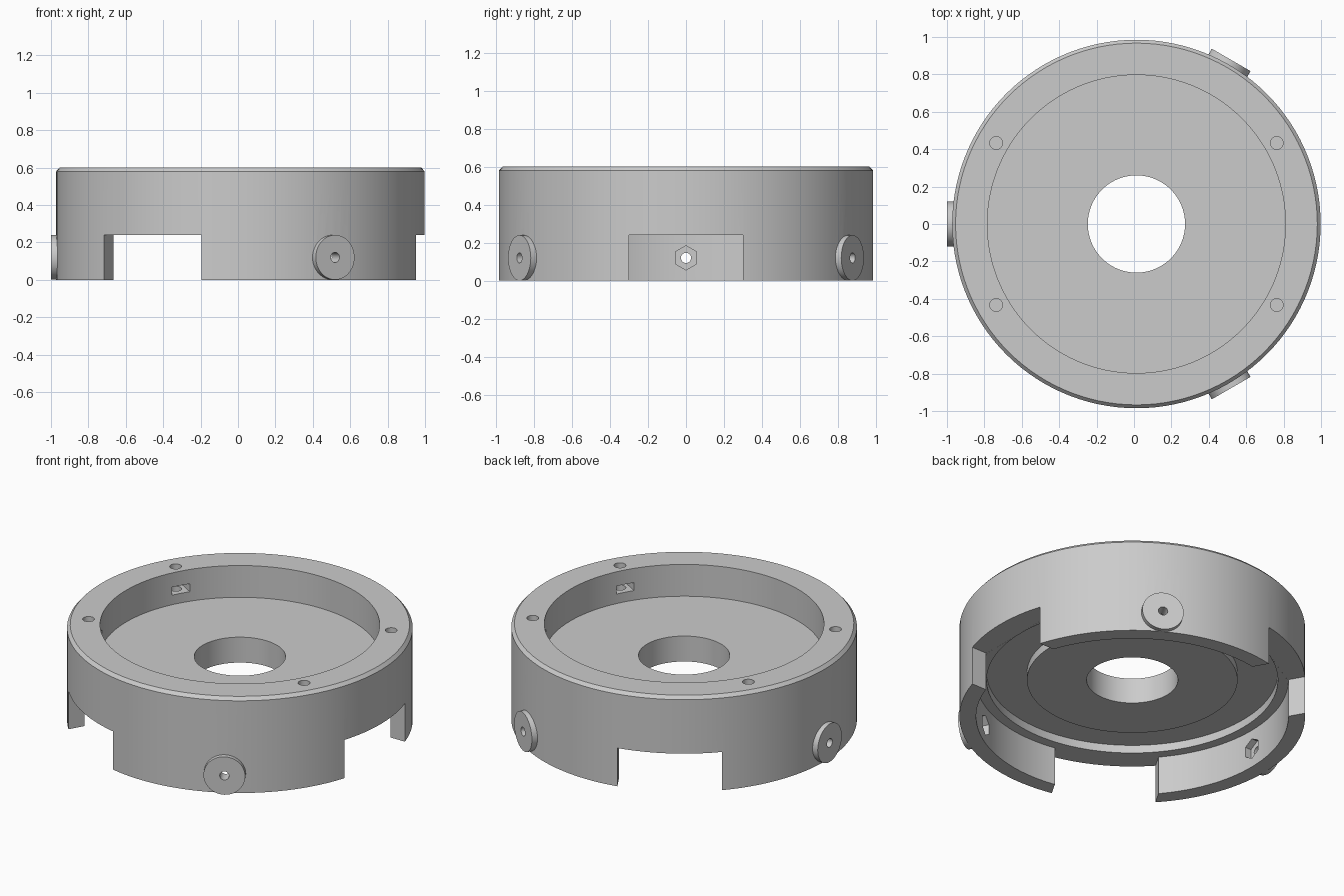
import bpy, bmesh
from math import radians, pi, hypot, atan2
from mathutils import Matrix, Vector

cube = bpy.data.objects.get("Cube")
if cube:
    bpy.data.objects.remove(cube, do_unlink=True)

CENTRE = Vector((0.013, 0, 0))
LEG_ANGLES = [radians(a) for a in (60, 180, 300)]
GAP_ANGLES = [radians(a) for a in (0, 120, 240)]

grey = bpy.data.materials.new("plain grey")
grey.use_nodes = True
colour = (0.6, 0.6, 0.6, 1)
grey.diffuse_color = colour
grey.node_tree.nodes["Principled BSDF"].inputs["Base Color"].default_value = colour


def finish(bm, name):
    bmesh.ops.recalc_face_normals(bm, faces=bm.faces)
    mesh = bpy.data.meshes.new(name)
    bm.to_mesh(mesh)
    bm.free()
    mesh.materials.append(grey)
    obj = bpy.data.objects.new(name, mesh)
    bpy.context.collection.objects.link(obj)
    return obj


def lathe(name, profile, steps=120):
    bm = bmesh.new()
    verts = [bm.verts.new((r, 0, z)) for r, z in profile]
    edges = [bm.edges.new((v, verts[i - 1])) for i, v in enumerate(verts)]
    bmesh.ops.spin(bm, geom=verts + edges, cent=(0, 0, 0), axis=(0, 0, 1),
                   angle=2 * pi, steps=steps, use_merge=True)
    bmesh.ops.remove_doubles(bm, verts=bm.verts, dist=0.0001)
    return finish(bm, name)


def upright(bm, x, y, z0, z1, r):
    """Vertical cylinder."""
    bmesh.ops.create_cone(bm, cap_ends=True, segments=32, radius1=r, radius2=r,
                          depth=z1 - z0, matrix=Matrix.Translation((x, y, (z0 + z1) / 2)))


def radial(bm, angle, z, r0, r1, radius, sides):
    """Prism pointing outward, with a corner at the top."""
    place = (Matrix.Rotation(angle, 4, 'Z') @ Matrix.Translation(((r0 + r1) / 2, 0, z))
             @ Matrix.Rotation(pi / 2, 4, 'Y') @ Matrix.Rotation(pi / 2, 4, 'Z'))
    bmesh.ops.create_cone(bm, cap_ends=True, segments=sides, radius1=radius,
                          radius2=radius, depth=r1 - r0, matrix=place)


def radial_box(bm, angle, r0, r1, width, z0, z1):
    place = (Matrix.Rotation(angle, 4, 'Z')
             @ Matrix.Translation(((r0 + r1) / 2, 0, (z0 + z1) / 2))
             @ Matrix.Diagonal((r1 - r0, width, z1 - z0, 1)))
    bmesh.ops.create_cube(bm, size=1, matrix=place)


def combine(target, tool, operation):
    mod = target.modifiers.new(operation.lower(), 'BOOLEAN')
    mod.object, mod.operation, mod.solver = tool, operation, 'EXACT'
    bpy.context.view_layer.objects.active = target
    bpy.ops.object.modifier_apply(modifier=mod.name)
    bpy.data.objects.remove(tool, do_unlink=True)


# Housing: skirt, chamfered rim, recessed floor and grooved underside
housing = lathe("housing", [
    (0.26, 0.24), (0.6, 0.24), (0.6, 0.29), (0.83, 0.29), (0.83, 0.24),
    (0.89, 0.24), (0.89, 0), (0.985, 0), (0.985, 0.58), (0.967, 0.6),
    (0.797, 0.6), (0.797, 0.4), (0.26, 0.4)])

# Gaps that split the skirt into three legs
bm = bmesh.new()
for a in GAP_ANGLES:
    radial_box(bm, a, 0.832, 1.1, 0.6, -0.1, 0.2405)
combine(housing, finish(bm, "gap_cutter"), 'DIFFERENCE')

# Round bosses on the legs
bm = bmesh.new()
for a in LEG_ANGLES:
    radial(bm, a, 0.12, 0.935, 1.013, 0.1195, 48)
combine(housing, finish(bm, "boss"), 'UNION')

# Bores through the bosses, then hexagonal nut pockets inside the legs
for name, r0, r1, radius, sides in (("bore_cutter", 0.8, 1.1, 0.027, 24),
                                    ("nut_cutter", 0.85, 0.93, 0.064, 6)):
    bm = bmesh.new()
    for a in LEG_ANGLES:
        radial(bm, a, 0.12, r0, r1, radius, sides)
    combine(housing, finish(bm, name), 'DIFFERENCE')

# Rim screw holes and the nut slots opening into the recess
holes, slots = bmesh.new(), bmesh.new()
for sx in (-1, 1):
    for sy in (-1, 1):
        x, y = sx * 0.75, sy * 0.433
        upright(holes, x, y, 0.43, 0.7, 0.034)
        radial_box(slots, atan2(y, x), 0.75, hypot(x, y) + 0.055, 0.112, 0.46, 0.51)
combine(housing, finish(slots, "slot_cutter"), 'DIFFERENCE')
combine(housing, finish(holes, "hole_cutter"), 'DIFFERENCE')

# Shading and placement
housing.data.transform(Matrix.Translation(CENTRE))
for o in bpy.context.selected_objects:
    o.select_set(False)
housing.select_set(True)
bpy.context.view_layer.objects.active = housing
bpy.ops.object.shade_smooth_by_angle(angle=radians(25))
